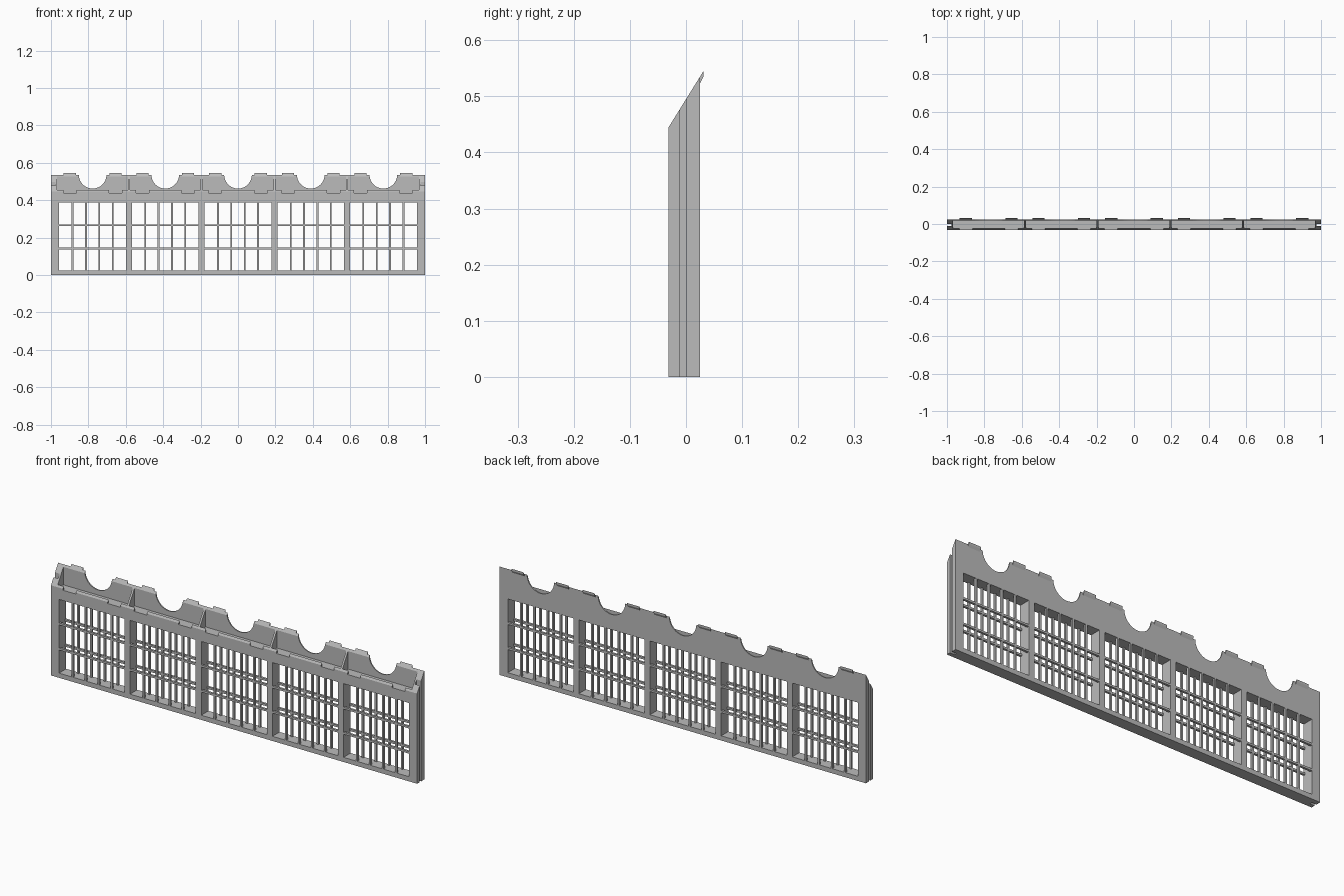
import bpy, bmesh, math
from mathutils import Matrix

if "Cube" in bpy.data.objects:
    bpy.data.objects.remove(bpy.data.objects["Cube"])

grey = bpy.data.materials.new("light_grey")
grey.diffuse_color = (0.5, 0.5, 0.5, 1)
grey.use_nodes = True
grey.node_tree.nodes["Principled BSDF"].inputs["Base Color"].default_value = grey.diffuse_color

Y0, Y1 = -0.031, 0.025           # front and back faces
FLOOR = 0.437                    # trough floor height
BAYS = [-0.777, -0.389, 0, 0.389, 0.777]
W = 0.179                        # half width of a window


def slope(y):
    return 0.445 + (y - Y0) * 1.61


def finish(name, bm):
    bmesh.ops.recalc_face_normals(bm, faces=bm.faces)
    me = bpy.data.meshes.new(name)
    bm.to_mesh(me)
    bm.free()
    me.materials.append(grey)
    ob = bpy.data.objects.new(name, me)
    bpy.context.scene.collection.objects.link(ob)
    return ob


def add_prism(bm, profile, x0, x1):
    """Extrude a (y, z) profile along x."""
    a = [bm.verts.new((x0, y, z)) for y, z in profile]
    b = [bm.verts.new((x1, y, z)) for y, z in profile]
    bm.faces.new(a)
    bm.faces.new(b)
    n = len(a)
    for i in range(n):
        j = (i + 1) % n
        bm.faces.new((a[i], a[j], b[j], b[i]))


def add_box(bm, x0, x1, y0, y1, z0, z1):
    add_prism(bm, [(y0, z0), (y1, z0), (y1, z1), (y0, z1)], x0, x1)


# Panel body with sloping top
bm = bmesh.new()
add_prism(bm, [(Y0, 0), (Y1, 0), (Y1, slope(Y1)), (Y0, slope(Y0))], -1, 1)
panel = finish("panel_body", bm)

# Cutters, grouped so each group has no overlaps
windows, troughs, notches, scoops = [bmesh.new() for _ in range(4)]
DIV = [-0.967, -0.583, -0.195, 0.195, 0.583, 0.967]
for i, c in enumerate(BAYS):
    add_box(windows, c - W, c + W, -0.1, 0.1, 0.023, 0.387)
    left = DIV[i] + (0.005 if i else 0)
    right = DIV[i + 1] - (0.005 if i < 4 else 0)
    add_box(troughs, left, right, Y0 + 0.006, Y1 - 0.006, FLOOR, 0.7)
    for s in (-1, 1):
        add_box(notches, c + s * 0.122 - 0.035, c + s * 0.122 + 0.035,
                -0.1, Y0 + 0.012, FLOOR + 0.001, 0.7)
    bmesh.ops.create_cone(
        scoops, cap_ends=True, segments=48, radius1=0.074, radius2=0.074, depth=0.1,
        matrix=Matrix.Translation((c, 0.06, 0.536)) @ Matrix.Rotation(math.pi / 2, 4, 'X'))
# End grooves
for s in (-1, 1):
    add_box(windows, min(s * 0.975, s * 1.1), max(s * 0.975, s * 1.1),
            -0.011, 0.001, -0.1, 0.7)

for name, cut in (("window", windows), ("trough", troughs),
                  ("notch", notches), ("scoop", scoops)):
    cutter = finish(name + "_cutter", cut)
    cutter.hide_render = True
    mod = panel.modifiers.new(name, 'BOOLEAN')
    mod.operation = 'DIFFERENCE'
    mod.solver = 'EXACT'
    mod.object = cutter
    bpy.context.view_layer.objects.active = panel
    bpy.ops.object.modifier_apply(modifier=mod.name)
    bpy.data.objects.remove(cutter)

# Lattice bars on the front and back of every window
for name, y0, y1 in (("front_lattice", Y0, Y0 + 0.011), ("back_lattice", Y1 - 0.011, Y1)):
    bm = bmesh.new()
    for c in BAYS:
        for k in range(1, 5):
            x = c - W + 2 * W * k / 5
            add_box(bm, x - 0.0045, x + 0.0045, y0, y1, 0.023, 0.387)
        for z in (0.142, 0.266):
            add_box(bm, c - W, c + W, y0, y1, z - 0.005, z + 0.005)
    finish(name, bm)

# Hooked lugs along the back rim
bm = bmesh.new()
ya, yb = Y1 - 0.006, Y1 + 0.006
for c in BAYS:
    for s in (-1, 1):
        m = c + s * 0.122
        add_prism(bm, [(ya, slope(ya) - 0.012), (Y1, slope(Y1) - 0.012),
                       (yb, slope(yb) - 0.010), (yb, slope(yb)), (ya, slope(ya))],
                  m - 0.033, m + 0.033)
finish("rim_lugs", bm)
